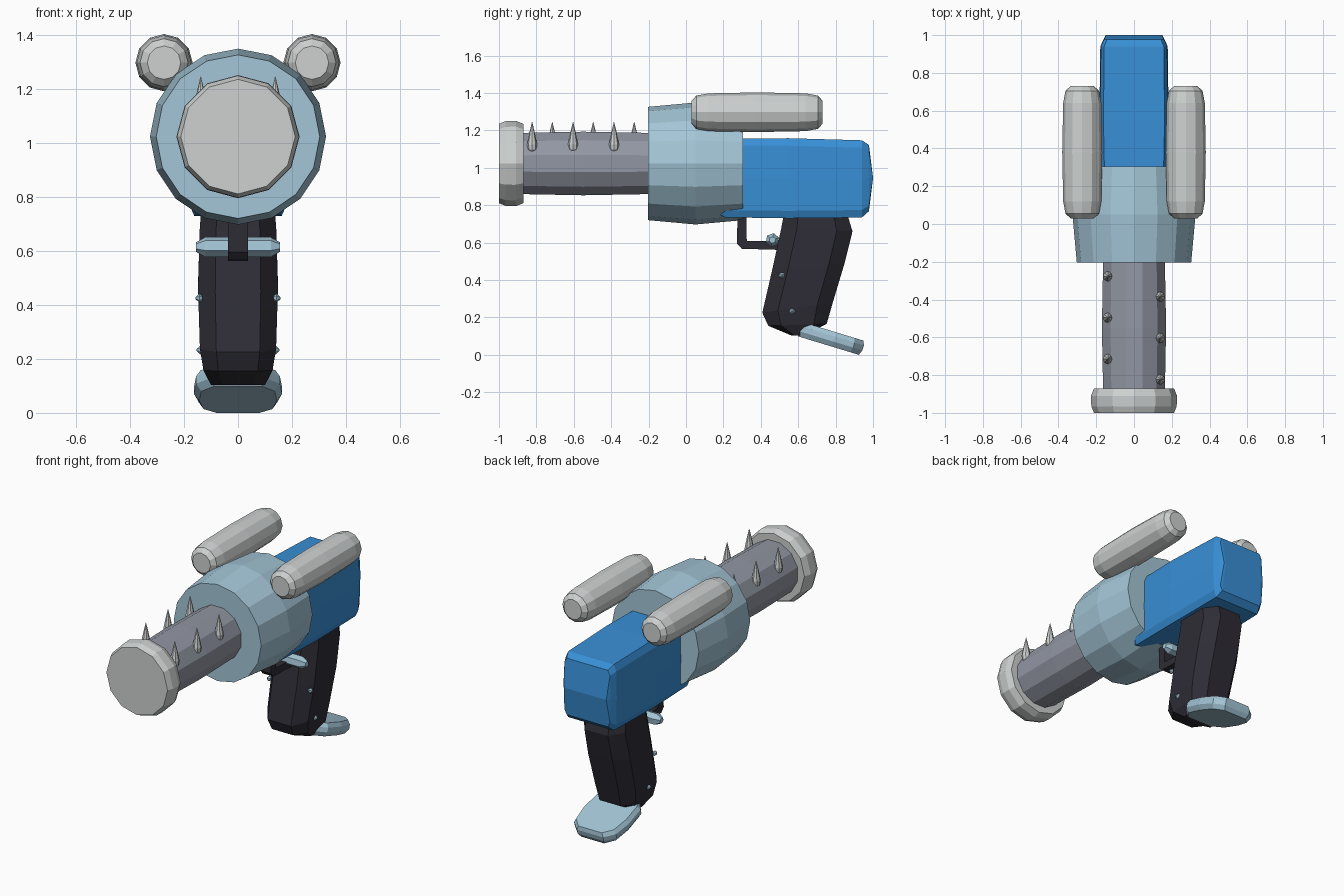
import bpy, bmesh, math
from mathutils import Vector

if "Cube" in bpy.data.objects:
    bpy.data.objects.remove(bpy.data.objects["Cube"])


def material(name, r, g, b):
    m = bpy.data.materials.new(name)
    lin = [((c / 255 + 0.055) / 1.055) ** 2.4 for c in (r, g, b)]
    m.diffuse_color = (*lin, 1)
    m.use_nodes = True
    m.node_tree.nodes["Principled BSDF"].inputs["Base Color"].default_value = m.diffuse_color
    return m


BLUE = material("blue", 56, 143, 214)
PALE = material("pale blue", 164, 198, 215)
SILVER = material("silver", 205, 209, 208)
STEEL = material("steel grey", 146, 151, 163)
DARK = material("near black", 46, 44, 53)


def loft(name, rings, mat):
    """Skin a list of equal-length point rings and cap both ends."""
    bm = bmesh.new()
    vs = [[bm.verts.new(p) for p in ring] for ring in rings]
    n = len(rings[0])
    for a, b in zip(vs, vs[1:]):
        for i in range(n):
            j = (i + 1) % n
            bm.faces.new((a[i], a[j], b[j], b[i]))
    bm.faces.new(vs[0])
    bm.faces.new(vs[-1])
    bmesh.ops.recalc_face_normals(bm, faces=bm.faces)
    me = bpy.data.meshes.new(name)
    bm.to_mesh(me)
    bm.free()
    me.materials.append(mat)
    ob = bpy.data.objects.new(name, me)
    bpy.context.collection.objects.link(ob)
    return ob


def lathe(name, profile, sides, centre, mat, axis="y", turn=0.0):
    """Revolve (position, radius) pairs around an axis through centre."""
    rings = []
    for t, r in profile:
        ring = []
        for i in range(sides):
            a = turn + math.tau * i / sides
            u, v = r * math.sin(a), r * math.cos(a)
            p = {"y": (u, t, v), "z": (u, v, t), "x": (t, u, v)}[axis]
            ring.append(Vector(p) + Vector(centre))
        rings.append(ring)
    return loft(name, rings, mat)


AXIS = (0, 0, 1.023)

# Muzzle ring, barrel and drum
lathe("muzzle", [(-1, .212), (-.965, .226), (-.91, .228), (-.87, .212)], 12, AXIS, SILVER)
lathe("barrel", [(-.9, .169), (-.55, .176), (-.18, .169)], 12, AXIS, STEEL, turn=math.pi / 12)
lathe("drum", [(-.203, .303), (.05, .326), (.305, .303)], 16, AXIS, PALE)

# Side pods
pod = [(.03, .062), (.055, .089), (.12, .101), (.38, .106), (.64, .101), (.705, .089), (.73, .062)]
for s in (-1, 1):
    lathe("pod", pod, 12, (s * .274, 0, 1.297), SILVER)

# Two staggered rows of barrel spikes
spike = [(1.083, .010), (1.098, .024), (1.125, .027), (1.19, .014), (1.245, .001)]
for s, ys in ((1, (-.823, -.604, -.385)), (-1, (-.715, -.496, -.277))):
    for y in ys:
        lathe("spike", spike, 8, (s * .138, y, 0), SILVER, "z")


# Rear body: chamfered box sections along y, closing to a ridge at the back
def body_ring(y, w, top, bot, c):
    mid = (top + bot) / 2
    half = [(w * .9, top), (w, top - c), (w * 1.02, mid), (w, bot + c), (w * .9, bot)]
    pts = half + [(-x, z) for x, z in reversed(half)]
    return [(x, y, z) for x, z in pts]


loft("body", [body_ring(.165, .15, 1.11, .755, .03),
              body_ring(.21, .172, 1.157, .735, .038),
              body_ring(.55, .18, 1.158, .73, .04),
              body_ring(.94, .175, 1.147, .734, .04),
              body_ring(.978, .158, 1.122, .768, .03),
              body_ring(1.0, .147, .946, .944, .0005)], BLUE)


# Grip: slanted octagonal sections between a front and a back point
def grip_ring(yf, zf, yb, zb, w):
    half = [(w * .57, 0), (w, .22), (w, .78), (w * .57, 1)]
    pts = half + [(-x, t) for x, t in reversed(half)]
    return [(x, yf + (yb - yf) * t, zf + (zb - zf) * t) for x, t in pts]


loft("grip", [grip_ring(.525, .76, .86, .76, .136),
              grip_ring(.51, .68, .89, .66, .142),
              grip_ring(.46, .45, .848, .49, .148),
              grip_ring(.408, .225, .785, .28, .141),
              grip_ring(.44, .155, .752, .165, .128),
              grip_ring(.565, .103, .63, .103, .10)], DARK)

# Foot plate under the grip: layered outline, tilted down to the back
outline = [(.10, 0), (.155, .07), (.163, .20), (.145, .31), (.09, .362)]
outline += [(-x, l) for x, l in reversed(outline)]
ca, sa = math.cos(math.radians(16.9)), math.sin(math.radians(16.9))
rings = []
for h, k in ((-.04, .88), (-.012, 1), (.016, 1), (.04, .90)):
    rings.append([(x * k, .60 + (.18 + (l - .18) * (1 + k) / 2) * ca + h * sa,
                   .148 - (.18 + (l - .18) * (1 + k) / 2) * sa + h * ca) for x, l in outline])
foot = loft("foot_plate", rings, PALE)
low = min(v.co.z for v in foot.data.vertices)
foot.location.z = -low

# Trigger guard: bent strip extruded across x
strip = [(.275, .76), (.273, .595), (.298, .567), (.54, .56), (.54, .605), (.325, .61), (.322, .76)]
loft("trigger_guard", [[(x, y, z) for y, z in strip] for x in (-.037, .037)], DARK)

# Cross bar in front of the grip
bar = [(-.155, .018), (-.122, .037), (.122, .037), (.155, .018)]
lathe("cross_bar", bar, 6, (0, .462, .614), PALE, "x", turn=math.radians(70))

# Grip studs
for s in (-1, 1):
    for y, z, x in ((.513, .425, .143), (.567, .233, .139)):
        lathe("stud", [(-.012, .008), (0, .017), (.014, .004)] if s > 0 else
              [(-.014, .004), (0, .017), (.012, .008)], 6, (s * x, y, z), PALE, "x")
